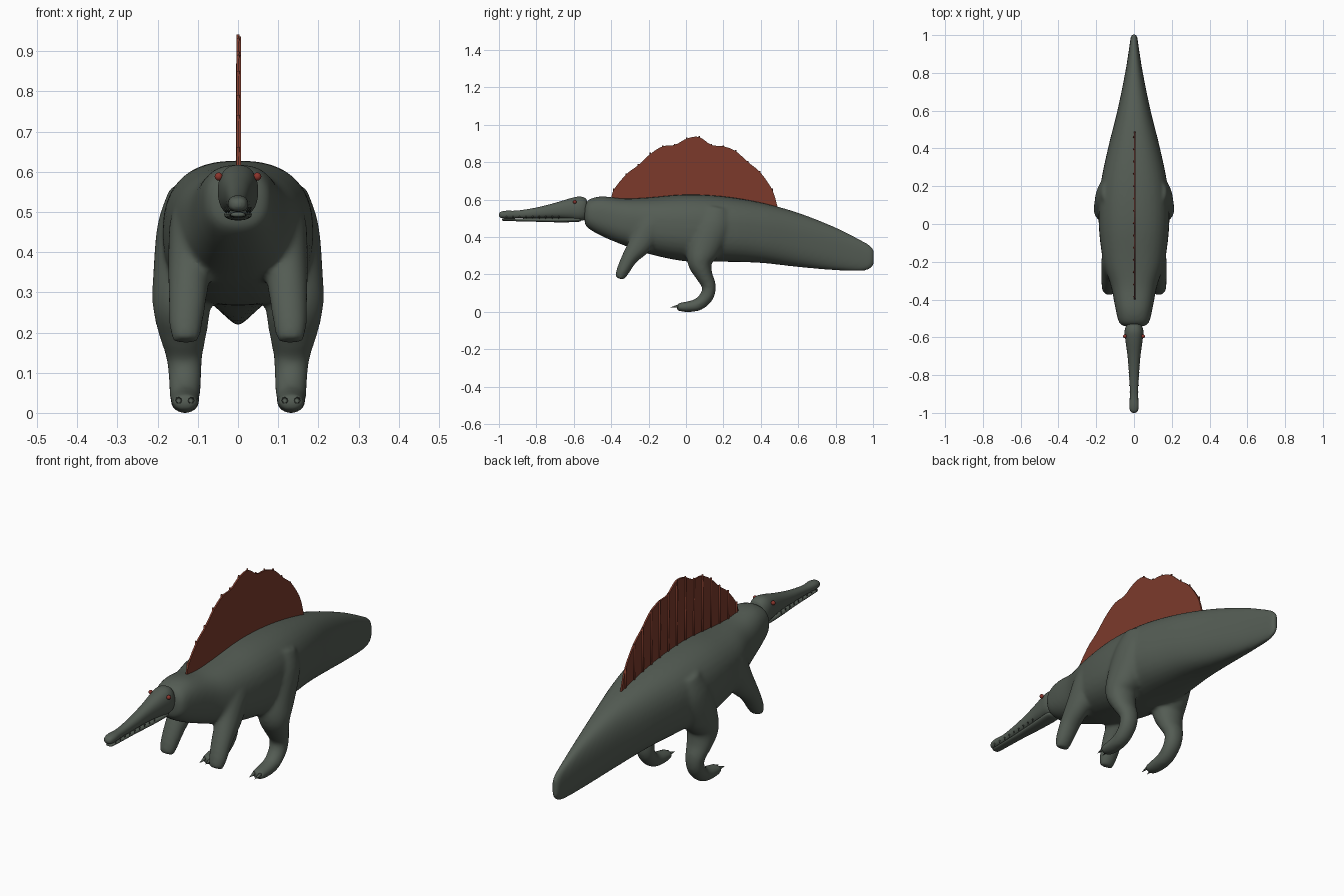
import bpy, bmesh, math
from mathutils import Vector, Matrix

if "Cube" in bpy.data.objects:
    bpy.data.objects.remove(bpy.data.objects["Cube"])


def material(name, rgb):
    m = bpy.data.materials.new(name)
    m.diffuse_color = (*rgb, 1)
    m.use_nodes = True
    m.node_tree.nodes["Principled BSDF"].inputs["Base Color"].default_value = m.diffuse_color
    return m


SKIN = material("grey green skin", (0.088, 0.107, 0.088))
SAIL = material("rust sail", (0.20, 0.042, 0.024))
EYE = material("red eye", (0.26, 0.035, 0.025))


def finish(bm, name, mat, smooth=True):
    bmesh.ops.recalc_face_normals(bm, faces=bm.faces[:])
    me = bpy.data.meshes.new(name)
    bm.to_mesh(me)
    bm.free()
    me.materials.append(mat)
    for p in me.polygons:
        p.use_smooth = smooth
    ob = bpy.data.objects.new(name, me)
    bpy.context.collection.objects.link(ob)
    return ob


def spline(rows, steps=5):
    """Catmull-Rom through rows of numbers."""
    out = []
    n = len(rows)
    for i in range(n - 1):
        a, b, c, d = (rows[max(i - 1, 0)], rows[i], rows[i + 1], rows[min(i + 2, n - 1)])
        for s in range(steps):
            t = s / steps
            out.append([0.5 * (2 * q + (r - p) * t + (2 * p - 5 * q + 4 * r - u) * t * t
                               + (3 * q - p - 3 * r + u) * t ** 3)
                        for p, q, r, u in zip(a, b, c, d)])
    return out + [list(rows[-1])]


def loft(bm, rows, upright, power=2.0, seg=32, side=1):
    """rows: x, y, z, half width in x, half thickness across the path."""
    rows = spline(rows)
    rings = []
    for i, (x, y, z, rx, rt) in enumerate(rows):
        p, q = rows[max(i - 1, 0)], rows[min(i + 1, len(rows) - 1)]
        t = Vector((0, 1, 0)) if upright else Vector((0, q[1] - p[1], q[2] - p[2])).normalized()
        across = Vector((0, -t.z, t.y))
        ring = []
        for k in range(seg):
            a = 2 * math.pi * k / seg
            c, s = math.cos(a), math.sin(a)
            u = math.copysign(abs(c) ** (2 / power), c) * max(rx, 0.002)
            v = math.copysign(abs(s) ** (2 / power), s) * max(rt, 0.002)
            ring.append(bm.verts.new(Vector((side * (x + u), y, z)) + across * v))
        rings.append(ring)
    for a, b in zip(rings, rings[1:]):
        for k in range(seg):
            bm.faces.new((a[k], a[(k + 1) % seg], b[(k + 1) % seg], b[k]))
    bm.faces.new(rings[0])
    bm.faces.new(rings[-1])
    bmesh.ops.recalc_face_normals(bm, faces=bm.faces[:])


def upright_rows(table):
    """y, top, bottom, half width -> loft rows."""
    return [(0, y, (t + b) / 2, w, (t - b) / 2) for y, t, b, w in table]


# Body with tail, arms and legs, fused into one skin
bm = bmesh.new()
loft(bm, upright_rows([
    (-0.542, 0.565, 0.47, 0.055), (-0.52, 0.60, 0.445, 0.08), (-0.45, 0.618, 0.405, 0.098),
    (-0.33, 0.606, 0.355, 0.122), (-0.20, 0.612, 0.31, 0.163), (0.0, 0.628, 0.27, 0.187),
    (0.2, 0.618, 0.268, 0.178), (0.4, 0.585, 0.262, 0.138), (0.6, 0.53, 0.24, 0.088),
    (0.8, 0.452, 0.222, 0.047), (0.93, 0.388, 0.218, 0.026), (0.98, 0.36, 0.226, 0.019),
    (1.004, 0.335, 0.25, 0.014)]), True, 2.45)
for side in (-1, 1):
    # arm
    loft(bm, [(0.105, -0.14, 0.53, 0.045, 0.05), (0.110, -0.18, 0.47, 0.06, 0.08),
              (0.120, -0.24, 0.37, 0.054, 0.066), (0.125, -0.30, 0.29, 0.048, 0.044),
              (0.13, -0.34, 0.215, 0.041, 0.034), (0.13, -0.356, 0.178, 0.032, 0.023)],
         False, side=side)
    # hind leg and foot
    loft(bm, [(0.11, 0.17, 0.56, 0.06, 0.07), (0.125, 0.15, 0.47, 0.075, 0.10),
              (0.136, 0.10, 0.35, 0.075, 0.09), (0.14, 0.075, 0.27, 0.073, 0.069),
              (0.138, 0.095, 0.20, 0.061, 0.047), (0.134, 0.122, 0.14, 0.046, 0.038),
              (0.132, 0.112, 0.085, 0.041, 0.037), (0.132, 0.065, 0.040, 0.038, 0.034),
              (0.132, 0.0, 0.027, 0.036, 0.028), (0.132, -0.05, 0.027, 0.03, 0.021)],
         False, side=side)
body = finish(bm, "body", SKIN)
rm = body.modifiers.new("fuse", 'REMESH')
rm.mode = 'VOXEL'
rm.voxel_size = 0.0085
rm.use_smooth_shade = True
sm = body.modifiers.new("soften", 'SMOOTH')
sm.factor = 0.5
sm.iterations = 14

# Head: skull with long snout, and lower jaw
bm = bmesh.new()
loft(bm, upright_rows([
    (-0.528, 0.585, 0.515, 0.02), (-0.537, 0.607, 0.495, 0.04), (-0.57, 0.617, 0.487, 0.05),
    (-0.62, 0.607, 0.495, 0.045), (-0.70, 0.583, 0.502, 0.034), (-0.80, 0.558, 0.502, 0.026),
    (-0.90, 0.542, 0.501, 0.021), (-0.96, 0.541, 0.500, 0.025), (-0.99, 0.535, 0.503, 0.02),
    (-1.0, 0.524, 0.512, 0.007)]), True, 2.3)
finish(bm, "upper_head", SKIN)
bm = bmesh.new()
loft(bm, upright_rows([
    (-0.56, 0.502, 0.488, 0.022), (-0.58, 0.506, 0.481, 0.034), (-0.68, 0.504, 0.479, 0.03),
    (-0.80, 0.502, 0.482, 0.023), (-0.92, 0.500, 0.485, 0.02), (-0.975, 0.500, 0.487, 0.018),
    (-0.985, 0.497, 0.490, 0.008)]), True, 2.3)
finish(bm, "lower_jaw", SKIN)


def cone(bm, base, tip, r, r2=0.0, seg=8):
    base, tip = Vector(base), Vector(tip)
    d = tip - base
    m = d.to_track_quat('Z', 'Y').to_matrix().to_4x4()
    m.translation = (base + tip) / 2
    bmesh.ops.create_cone(bm, cap_ends=True, segments=seg, radius1=r, radius2=r2,
                          depth=d.length, matrix=m)


# Teeth, claws and eyes
teeth, claws, eyes = bmesh.new(), bmesh.new(), bmesh.new()
for side in (-1, 1):
    for i in range(9):
        y = -0.68 - 0.035 * i
        x = side * (0.031 - 0.010 * min(i / 6, 1))
        cone(teeth, (x, y, 0.512), (x, y, 0.496), 0.0035)
    for x in (0.117, 0.147):
        cone(claws, (side * x, -0.035, 0.032), (side * x, -0.085, 0.024), 0.010)
    bmesh.ops.create_uvsphere(eyes, u_segments=16, v_segments=10, radius=0.010,
                              matrix=Matrix.Translation((side * 0.048, -0.595, 0.588)))
finish(teeth, "teeth", SKIN)
finish(claws, "claws", SKIN)
finish(eyes, "eyes", EYE)

# Sail membrane, with spines showing on its left face
edge = [(-0.40, 0.605), (-0.385, 0.655), (-0.32, 0.735), (-0.255, 0.785), (-0.19, 0.845),
        (-0.125, 0.885), (-0.06, 0.893), (0.005, 0.927), (0.07, 0.935), (0.135, 0.893),
        (0.20, 0.885), (0.265, 0.86), (0.33, 0.802), (0.395, 0.748), (0.46, 0.655), (0.49, 0.56)]
bm = bmesh.new()
outline = spline(edge, 4) + [(0.40, 0.52), (0.1, 0.57), (-0.3, 0.57)]
face = bm.faces.new([bm.verts.new((0.0, y, z)) for y, z in outline])
ext = bmesh.ops.extrude_face_region(bm, geom=[face])
bmesh.ops.translate(bm, verts=[v for v in ext["geom"] if isinstance(v, bmesh.types.BMVert)],
                    vec=(0.008, 0, 0))
finish(bm, "sail", SAIL, False)
bm = bmesh.new()
for y, z in edge[1:-1]:
    cone(bm, (0, y, 0.54), (0, y, z + 0.006), 0.006, 0.004)
finish(bm, "sail_spines", SAIL)
